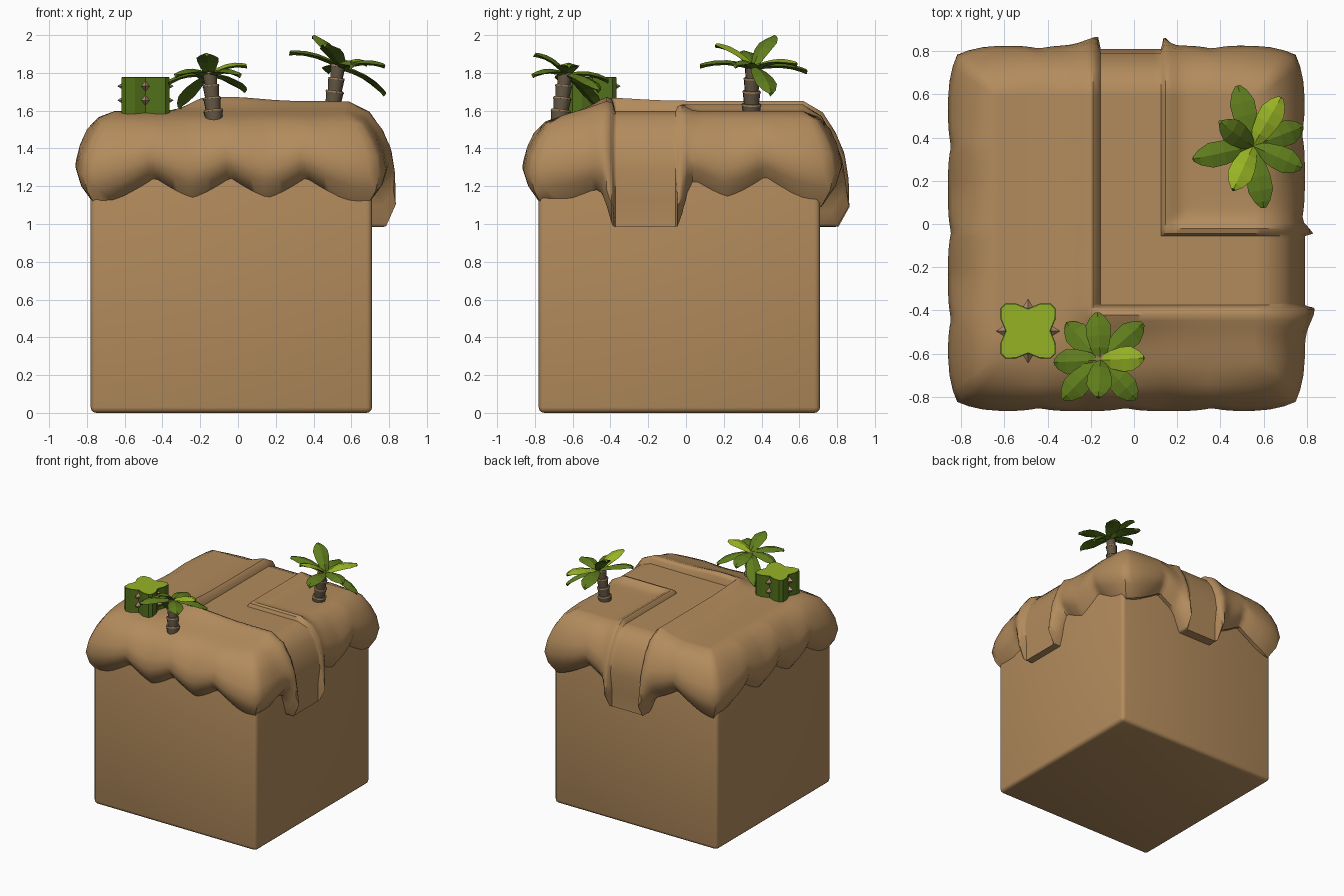
import bpy, bmesh, math
from mathutils import Vector, Matrix

if "Cube" in bpy.data.objects:
    bpy.data.objects.remove(bpy.data.objects["Cube"])


def mat(name, *c):
    m = bpy.data.materials.new(name)
    m.diffuse_color = (*c, 1)
    m.use_nodes = True
    m.node_tree.nodes["Principled BSDF"].inputs["Base Color"].default_value = m.diffuse_color
    return m


SAND = mat("sand", 0.45, 0.26, 0.108)
LIGHT = mat("light_green", 0.31, 0.45, 0.018)
MID = mat("leaf_green", 0.115, 0.205, 0.012)
DARK = mat("dark_green", 0.085, 0.165, 0.01)
BARK = mat("grey_bark", 0.125, 0.095, 0.06)
RING = mat("tan_band", 0.30, 0.18, 0.085)
SPIKE = mat("brown_spike", 0.42, 0.25, 0.15)


def finish(bm, name, mats, smooth=None):
    bmesh.ops.recalc_face_normals(bm, faces=bm.faces)
    me = bpy.data.meshes.new(name)
    bm.to_mesh(me)
    bm.free()
    for m in mats:
        me.materials.append(m)
    ob = bpy.data.objects.new(name, me)
    bpy.context.collection.objects.link(ob)
    if smooth:
        for p in me.polygons:
            p.use_smooth = True
        me.set_sharp_from_angle(angle=math.radians(smooth))
    return ob


# base block with rounded edges
bm = bmesh.new()
bmesh.ops.create_cube(bm, size=1, matrix=Matrix.Translation((-0.035, -0.035, 0.705))
                      @ Matrix.Diagonal((1.49, 1.49, 1.41, 1)))
bmesh.ops.bevel(bm, geom=bm.edges[:], offset=0.03, segments=3, profile=0.5, affect='EDGES')
finish(bm, "base_block", [SAND], 40)

# draped sand cap with an L-shaped channel
CX, CY, AX, AY = -0.035, -0.02, 0.62, 0.64
X0, X1, Y0, Y1 = -0.16, 0.13, -0.38, -0.05


def box_dist(x, y, x0, x1, y0, y1):
    dx, dy = max(x0 - x, x - x1), max(y0 - y, y - y1)
    return math.hypot(max(dx, 0), max(dy, 0)) if max(dx, dy) > 0 else max(dx, dy)


def channel(x, y, narrow=1):
    """Distance outside the channel, and the raised lip beside it."""
    s = min(box_dist(x, y, X0, X1, Y0, 9), box_dist(x, y, X0, 9, Y0, Y1))
    if s <= 0:
        return s, 0
    if x > X1 and y > Y1:
        height, width = 0.045, 0.06
    else:
        height = 0.058 + 0.025 * math.exp(-((x + 0.05) ** 2 + (y + 0.42) ** 2) / 0.05)
        width = 0.13
    return s, height * min(1, 0.45 + s / 0.04) * math.exp(-(s / (width * narrow)) ** 2)


def top_z(x, y):
    dip = max(0, min(1, (-0.51 - y) / 0.15))
    return 1.597 - 0.025 * dip * dip


def samples(c, a, cuts):
    v = [c - a + 2 * a * i / 48 for i in range(49)]
    v = [t for t in v if all(abs(t - k) > 0.012 for k in cuts)]
    return sorted(v + [k + e for k in cuts for e in (-0.006, 0.006)])


xs, ys = samples(CX, AX, (X0, X1)), samples(CY, AY, (Y0, Y1))
bm = bmesh.new()
grid = [[bm.verts.new((x, y, top_z(x, y) + channel(x, y)[1])) for y in ys] for x in xs]
nx, ny = len(xs) - 1, len(ys) - 1
for i in range(nx):
    for j in range(ny):
        bm.faces.new((grid[i][j], grid[i + 1][j], grid[i + 1][j + 1], grid[i][j + 1]))
loop = ([grid[i][0] for i in range(nx)] + [grid[nx][j] for j in range(ny)]
        + [grid[i][ny] for i in range(nx, 0, -1)] + [grid[0][j] for j in range(ny, 0, -1)])
# outward offset, drop fraction, lip direction, channel height
PROFILE = [(0.085, 0.09, 0.5, 0.8, 1.57), (0.145, 0.27, 0.8, 0.5, 1.49),
           (0.185, 0.45, 1.0, 0.2, 1.39), (0.205, 0.65, 1.0, 0, 1.27),
           (0.18, 0.83, 0.9, 0, 1.12), (0.12, 1.0, 1.0, 0, 0.985), (0.08, 1.0, 0, 0, 0.985)]


def ease(c, a):
    return math.copysign(max(0, (abs(c) - a + 0.1) / 0.1), c)


base = [v.co.copy() for v in loop]
prev = loop
for k, (d, f, nd, nz, zc) in enumerate(PROFILE):
    ring = []
    for p in base:
        u, v = p.x - CX, p.y - CY
        ex, ey = ease(u, AX), ease(v, AY)
        n = Vector((ex, ey, 0)) / (abs(ex) ** 3 + abs(ey) ** 3) ** (1 / 3)
        s, lip = channel(p.x, p.y, 1 - 0.1 * k)
        back = ey > 0.9
        if s <= 0:
            off, z = (0.185 if k in (4, 5) else d), zc
            off -= 0.015 if back else 0
        else:
            side = abs(ex) >= abs(ey)
            t = p.y - (0.02 if u > 0 else -0.04) if side else p.x + 0.04
            wave = abs(math.sin(math.pi * t / 0.4))
            lobe = 2 / math.pi * math.asin(wave) * 0.6 + wave * 0.4
            corner = min(abs(ex), abs(ey))
            hang = math.exp(-(s / 0.05) ** 2)
            zb = 1.245 - 0.105 * lobe
            zb += (1.09 - zb) * corner
            zb += (0.985 - zb) * hang
            off = d + lip * nd * (0.7 if back else 1) + (0.045 * hang if k in (4, 5) else 0)
            off -= 0.014 * (1 - wave) ** 2 if 1 < k < 5 else 0
            z0 = top_z(p.x, p.y)
            z = z0 + (zb - z0) * f + lip * nz
        q = p + n * off
        ring.append(bm.verts.new((q.x, q.y, z)))
    m = len(ring)
    for i in range(m):
        bm.faces.new((prev[i], prev[(i + 1) % m], ring[(i + 1) % m], ring[i]))
    prev = ring
finish(bm, "sand_cap", [SAND], 45)

# square lobed cactus with a light top plate
C = Vector((-0.49, -0.495, 0))
quarter = [(0.104, 0), (0.127, 0.055), (0.127, 0.105), (0.105, 0.127), (0.055, 0.127)]
outline = [Matrix.Rotation(q * math.pi / 2, 3, 'Z') @ Vector((a, b, 0))
           for q in range(4) for a, b in quarter]
bm = bmesh.new()
bottom = bm.faces.new([bm.verts.new(C + p + Vector((0, 0, 1.56))) for p in outline])
r = bmesh.ops.extrude_face_region(bm, geom=[bottom])
bmesh.ops.translate(bm, verts=[g for g in r["geom"] if isinstance(g, bmesh.types.BMVert)],
                    vec=(0, 0, 0.215))
top = max(bm.faces, key=lambda f: f.calc_center_median().z)
bmesh.ops.inset_region(bm, faces=[top], thickness=0.006, depth=0.003)
top.material_index = 1
finish(bm, "cactus_body", [DARK, LIGHT])

bm = bmesh.new()
for q in range(4):
    for z in (1.655, 1.73):
        M = (Matrix.Translation(C + Vector((0, 0, z))) @ Matrix.Rotation(q * math.pi / 2, 4, 'Z')
             @ Matrix.Translation((0.122, 0, 0)) @ Matrix.Rotation(math.pi / 2, 4, 'Y'))
        bmesh.ops.create_cone(bm, segments=4, radius1=0.034, radius2=0, depth=0.055,
                              cap_ends=True, matrix=M)
finish(bm, "cactus_spikes", [SPIKE])


# palm trees: banded trunk and folded leaves
def trunk(name, a, b):
    a, b = Vector(a), Vector(b)
    bm = bmesh.new()
    rot = (b - a).to_track_quat('Z', 'Y').to_matrix().to_4x4()
    n, seg = 4, (b - a).length / 4
    for i in range(n):
        c = a.lerp(b, (i + 0.5) / n)
        w = 0.052 - 0.004 * i
        for r1, r2, h, shift, idx in ((w * 0.84, w, seg, 0, 0),
                                      (w * 1.04, w * 0.98, 0.01, seg * 0.47, 1)):
            old = set(bm.faces)
            bmesh.ops.create_cone(bm, segments=10, radius1=r1, radius2=r2, depth=h, cap_ends=True,
                                  matrix=Matrix.Translation(c) @ rot @ Matrix.Translation((0, 0, shift)))
            for f in set(bm.faces) - old:
                f.material_index = idx
    finish(bm, name, [BARK, RING], 40)


def leaves(name, c, tips, light):
    c = Vector(c)
    bm = bmesh.new()
    for i, tip in enumerate(tips):
        d = Vector(tip) - c
        side = d.cross(Vector((0, 0, 1))).normalized()
        up = side.cross(d).normalized()
        rows = []
        for t, w in ((0, 0.018), (0.25, 0.042), (0.5, 0.056), (0.72, 0.058), (0.9, 0.036), (1, 0.012)):
            p = c + d * t + up * 0.016 * math.sin(math.pi * t)
            h = 0.006 + w * 0.18
            rows.append([bm.verts.new(p + o) for o in
                         (side * w, up * h, -side * w, up * (h - 0.026))])
        for r1, r2 in zip(rows, rows[1:]):
            for k in range(4):
                f = bm.faces.new((r1[k], r1[(k + 1) % 4], r2[(k + 1) % 4], r2[k]))
                f.material_index = 2 if k > 1 else (1 if i in light else 0)
        for e in (rows[0], rows[-1]):
            bm.faces.new(e)
    finish(bm, name, [MID, LIGHT, DARK])


trunk("front_palm_trunk", (-0.125, -0.67, 1.535), (-0.15, -0.64, 1.8))
leaves("front_palm_leaves", (-0.155, -0.63, 1.79),
       [(-0.17, -0.41, 1.76), (0.04, -0.46, 1.71), (0.045, -0.62, 1.84), (0.01, -0.81, 1.79),
        (-0.165, -0.80, 1.9), (-0.33, -0.81, 1.79), (-0.37, -0.64, 1.75), (-0.31, -0.46, 1.62)], {2})
trunk("back_palm_trunk", (0.495, 0.345, 1.565), (0.53, 0.35, 1.84))
leaves("back_palm_leaves", (0.55, 0.36, 1.83),
       [(0.48, 0.64, 1.81), (0.68, 0.585, 1.85), (0.78, 0.45, 1.69), (0.775, 0.26, 1.84),
        (0.60, 0.075, 1.84), (0.46, 0.16, 1.95), (0.275, 0.30, 1.91), (0.40, 0.47, 1.995)], {1, 5})
